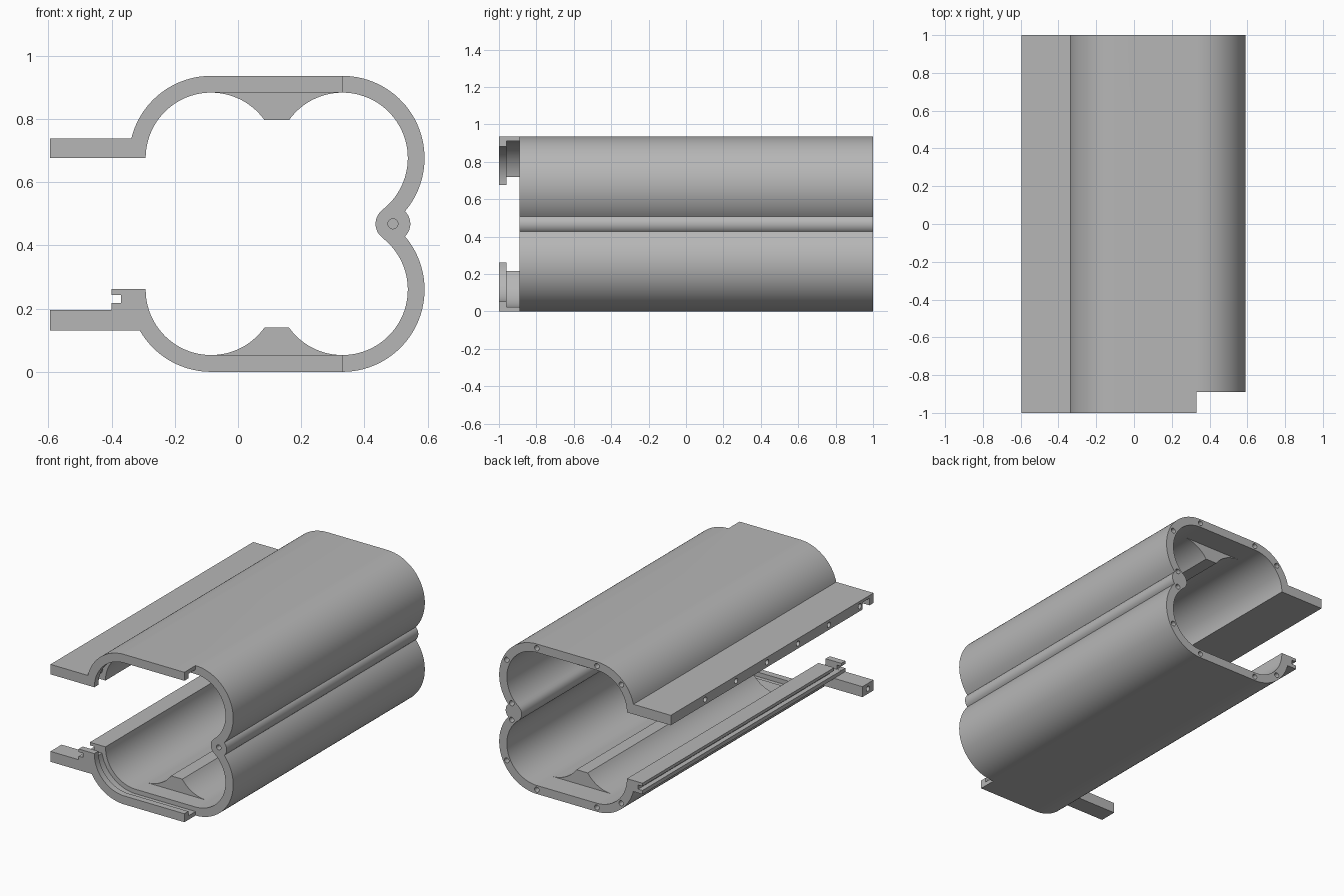
import bpy, bmesh
from math import radians, cos, sin, pi
from mathutils import Matrix

if "Cube" in bpy.data.objects:
    bpy.data.objects.remove(bpy.data.objects["Cube"])

# Shared dimensions
XL, XR, ZT, ZB, ZM = -0.085, 0.33, 0.676, 0.26, 0.468
OUT, INN, SLOT = 0.26, 0.207, 0.235
FRONT, CUT, BACK = -1.0, -0.89, 1.0
EDGE = -0.595
HINGE_X, HINGE_R, HOLE_R = 0.49, 0.055, 0.016

grey = bpy.data.materials.new("plain grey")
grey.use_nodes = True
colour = (0.47, 0.47, 0.47, 1)
grey.diffuse_color = colour
grey.node_tree.nodes["Principled BSDF"].inputs["Base Color"].default_value = colour


def arc(cx, cz, r, a, b, n=24):
    angles = [radians(a + (b - a) * i / n) for i in range(n + 1)]
    return [(cx + r * cos(t), cz + r * sin(t)) for t in angles]


def flip(points):
    """Mirror a profile between the upper and lower halves."""
    return [(x, 2 * ZM - z) for x, z in reversed(points)]


def prism(bm, points, y0, y1):
    face = bm.faces.new([bm.verts.new((x, y0, z)) for x, z in points])
    grown = bmesh.ops.extrude_face_region(bm, geom=[face])["geom"]
    for v in grown:
        if isinstance(v, bmesh.types.BMVert):
            v.co.y = y1


def drill(bm, centre, axis):
    turn = Matrix.Rotation(pi / 2, 4, "X" if axis == "Y" else "Y")
    bmesh.ops.create_cone(bm, cap_ends=True, segments=16, radius1=HOLE_R,
                          radius2=HOLE_R, depth=0.2,
                          matrix=Matrix.Translation(centre) @ turn)


def finish(bm, name):
    bmesh.ops.recalc_face_normals(bm, faces=bm.faces)
    mesh = bpy.data.meshes.new(name)
    bm.to_mesh(mesh)
    bm.free()
    mesh.materials.append(grey)
    ob = bpy.data.objects.new(name, mesh)
    bpy.context.collection.objects.link(ob)
    return ob


def combine(ob, tool, operation):
    tool.hide_render = True
    mod = ob.modifiers.new(operation, "BOOLEAN")
    mod.operation, mod.solver, mod.object = operation, "EXACT", tool
    bpy.context.view_layer.objects.active = ob
    bpy.ops.object.modifier_apply(modifier=mod.name)
    bpy.data.objects.remove(tool)


# Shell profile: upper flange, two lobes joined by a hinge barrel, lower lip
outer_right = arc(XR, ZT, OUT, 90, -40.4, 36)
inner_right = arc(XR, ZT, INN, -52.4, 90, 36)
shell = [(EDGE, ZT), (EDGE, 0.738)]
shell += arc(XL, ZT, OUT, 166.2, 90)
shell += outer_right + arc(HINGE_X, ZM, HINGE_R, 46, -46, 14)[1:-1] + flip(outer_right)
shell += arc(XL, ZB, OUT, 270, 194.8)
shell += [(-0.40, 0.193), (-0.40, 0.217), (-0.37, 0.217), (-0.37, 0.243),
          (-0.40, 0.243), (-0.40, 0.262), (XL - INN, 0.262)]
shell += arc(XL, ZB, INN, 180, 270)
shell += flip(inner_right) + arc(HINGE_X, ZM, HINGE_R, 232.4, 127.6, 16)[1:-1] + inner_right
shell += arc(XL, ZT, INN, 90, 180)
bm = bmesh.new()
prism(bm, shell, FRONT, BACK)
case = finish(bm, "case_shell")

# Inner ribs and the short front bar
rib = [(XL, 0.9)] + arc(XL, ZT, INN, 90, 35.5, 14) + arc(XR, ZT, INN, 144.5, 90, 14) + [(XR, 0.9)]
bm = bmesh.new()
prism(bm, rib, -0.78, 0.85)
prism(bm, flip(rib), -0.78, 0.85)
prism(bm, [(EDGE, 0.13), (-0.306, 0.13), (-0.306, 0.195), (EDGE, 0.195)], FRONT, CUT)
combine(case, finish(bm, "ribs_and_bar"), "UNION")

# Cut away the front right end
bm = bmesh.new()
prism(bm, [(XR, -0.2), (0.8, -0.2), (0.8, 1.2), (XR, 1.2)], -1.2, CUT)
combine(case, finish(bm, "end_cutter"), "DIFFERENCE")

# Panel slot behind the front rim
top_slot = [(-0.7, 0.72)] + arc(XL, ZT, SLOT, 169.2, 90) + [(0.4, ZT + SLOT)]
bm = bmesh.new()
prism(bm, top_slot + flip(top_slot), -0.96, CUT)
combine(case, finish(bm, "slot_cutter"), "DIFFERENCE")

# Blind holes: rear rim, hinge, flange edge and bar end
bm = bmesh.new()
mid = (OUT + INN) / 2
for cx, angle in ((XR, 27), (XR, 90), (XR, -42), (XL, 90), (XL, 136)):
    x = cx + mid * cos(radians(angle))
    z = ZT + mid * sin(radians(angle))
    drill(bm, (x, BACK, z), "Y")
    drill(bm, (x, BACK, 2 * ZM - z), "Y")
drill(bm, (HINGE_X, CUT, ZM), "Y")
for i in range(6):
    drill(bm, (EDGE, 0.66 - 0.305 * i, 0.707), "X")
drill(bm, (EDGE, -0.945, 0.162), "X")
combine(case, finish(bm, "hole_cutter"), "DIFFERENCE")

# Smooth curves, sharp corners
bpy.ops.object.select_all(action="DESELECT")
case.select_set(True)
bpy.context.view_layer.objects.active = case
bpy.ops.object.shade_smooth_by_angle(angle=radians(25))
